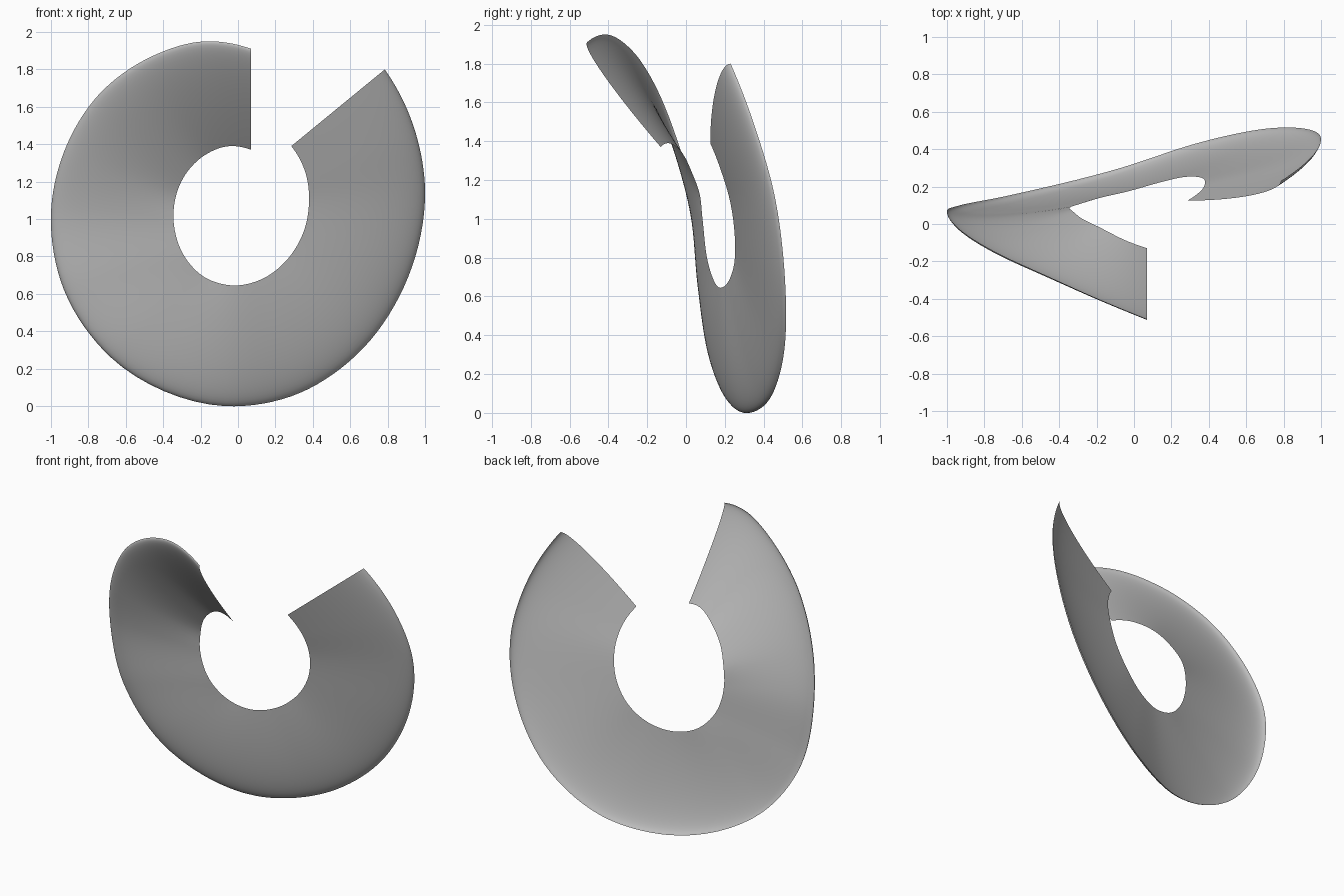
import bpy
import bmesh
import math
from mathutils import Vector

cube = bpy.data.objects.get("Cube")
if cube:
    bpy.data.objects.remove(cube, do_unlink=True)

# Inner hole edge, followed from the forward tip round to the rear tip
inner_points = [
    (.07, -.13, 1.37), (-.04, -.09, 1.39), (-.18, -.02, 1.34), (-.28, .03, 1.24),
    (-.33, .07, 1.13), (-.345, .085, 1), (-.28, .11, .79), (-.18, .14, .69),
    (-.03, .175, .645), (.13, .22, .68), (.26, .25, .78), (.35, .25, .93),
    (.38, .225, 1.1), (.36, .18, 1.25), (.285, .125, 1.39)]

# Outer rim, paired with the inner points
outer_points = [
    (.07, -.51, 1.91), (-.17, -.41, 1.95), (-.46, -.28, 1.87), (-.74, -.15, 1.67),
    (-.93, -.03, 1.36), (-1, .06, 1.03), (-.93, .1, .62), (-.68, .15, .26),
    (-.07, .3, 0), (.33, .43, .07), (.67, .505, .31), (.91, .51, .69),
    (1, .45, 1.15), (.95, .36, 1.46), (.785, .23, 1.8)]

STEPS = 8      # spans between neighbouring guide points
ACROSS = 20    # spans from hole to rim


def smooth_path(points):
    """Pass a smooth curve through the guide points, allowing for uneven spacing."""
    pts = [Vector(p) for p in points]
    last = len(pts) - 1

    def slope(i):
        if i == 0:
            return (pts[1] - pts[0]) * 2 / (pts[1] - pts[0]).length - slope(1)
        if i == last:
            return (pts[i] - pts[i - 1]) * 2 / (pts[i] - pts[i - 1]).length - slope(i - 1)
        before, after = pts[i] - pts[i - 1], pts[i + 1] - pts[i]
        a, b = before.length, after.length
        return (before * b / a + after * a / b) / (a + b)

    path = []
    for i in range(last):
        span = (pts[i + 1] - pts[i]).length
        for k in range(STEPS):
            s = k / STEPS
            path.append(pts[i] * (1 + 2 * s) * (1 - s) ** 2
                        + pts[i + 1] * s * s * (3 - 2 * s)
                        + slope(i) * span * s * (1 - s) ** 2
                        - slope(i + 1) * span * s * s * (1 - s))
    return path + [pts[last]]


# Sheet swept round the ring, its section curling back into the rim
bm = bmesh.new()
hole, rim = smooth_path(inner_points), smooth_path(outer_points)
rows = []
for n, (start, end) in enumerate(zip(hole, rim)):
    lean = max(0, 1 - n / (len(rim) * .3))
    curl = Vector((0, 1, .75 * lean)).normalized() * (.105 - .04 * lean)
    row = []
    for j in range(ACROSS + 1):
        angle = math.pi / 2 * j / ACROSS
        row.append(bm.verts.new(start + (end - curl - start) * math.sin(angle)
                                + curl * (1 - math.cos(angle))))
    rows.append(row)
for a, b in zip(rows, rows[1:]):
    for j in range(ACROSS):
        bm.faces.new((a[j], b[j], b[j + 1], a[j + 1]))
bmesh.ops.recalc_face_normals(bm, faces=bm.faces[:])
if sum(f.normal.y * f.calc_area() for f in bm.faces) > 0:
    bmesh.ops.reverse_faces(bm, faces=bm.faces[:])

mesh = bpy.data.meshes.new("twisted_split_ring")
bm.to_mesh(mesh)
bm.free()
ring = bpy.data.objects.new("twisted_split_ring", mesh)
bpy.context.collection.objects.link(ring)

# Plain grey surface
grey = bpy.data.materials.new("plain_grey")
grey.use_nodes = True
grey.diffuse_color = (.5, .5, .5, 1)
grey.node_tree.nodes["Principled BSDF"].inputs["Base Color"].default_value = (.5, .5, .5, 1)
mesh.materials.append(grey)

bpy.ops.object.select_all(action='DESELECT')
ring.select_set(True)
bpy.context.view_layer.objects.active = ring
bpy.ops.object.shade_smooth()
